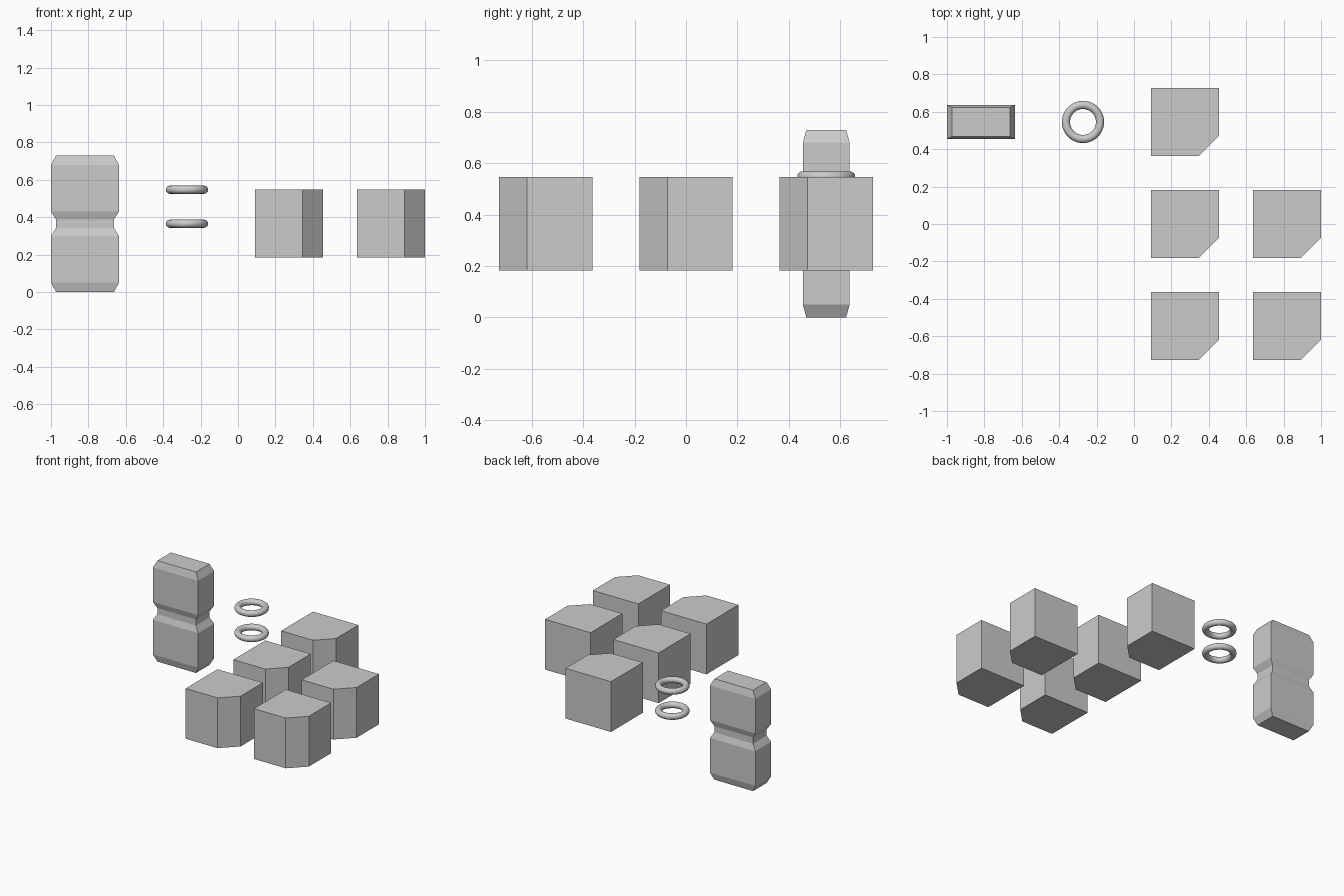
import bpy, bmesh

if "Cube" in bpy.data.objects:
    bpy.data.objects.remove(bpy.data.objects["Cube"])

STEP = 0.5455      # grid spacing between parts
SIZE = 0.3636      # cube edge
MID = 0.365        # common centre height


def loft(name, rings, location):
    """Closed solid through equal-length rings of points, listed bottom to top."""
    bm = bmesh.new()
    loops = [[bm.verts.new(p) for p in ring] for ring in rings]
    n = len(loops[0])
    for low, high in zip(loops, loops[1:]):
        for i in range(n):
            j = (i + 1) % n
            bm.faces.new((low[i], low[j], high[j], high[i]))
    bm.faces.new(loops[0][::-1])
    bm.faces.new(loops[-1])
    mesh = bpy.data.meshes.new(name)
    bm.to_mesh(mesh)
    bm.free()
    obj = bpy.data.objects.new(name, mesh)
    obj.location = location
    bpy.context.collection.objects.link(obj)
    return obj


# Cubes with one chamfered vertical corner (front right)
h, cut = SIZE / 2, 0.109
outline = [(-h, -h), (h - cut, -h), (h, -h + cut), (h, h), (-h, h)]
spots = [(0.5, 1), (0.5, 0), (1.5, 0), (0.5, -1), (1.5, -1)]
for k, (cx, cy) in enumerate(spots):
    rings = [[(x, y, z) for x, y in outline] for z in (-h, h)]
    loft(f"chamfered_block_{k + 1}", rings, (cx * STEP, cy * STEP, MID))

# Tall slab with tapered ends and a waist groove: (height, scale)
profile = [(0, .85), (.05, 1), (.30, 1), (.343, .85),
           (.387, .85), (.43, 1), (.68, 1), (.73, .85)]
rings = [[(sx * h * s, sy * h / 2 * s, z)
          for sx, sy in ((-1, -1), (1, -1), (1, 1), (-1, 1))]
         for z, s in profile]
loft("waisted_slab", rings, (-1.5 * STEP, STEP, 0))

# Two floating rings
for name, z in (("lower_ring", MID), ("upper_ring", MID + SIZE / 2)):
    bpy.ops.mesh.primitive_torus_add(
        location=(-STEP / 2, STEP, z), major_radius=0.091, minor_radius=0.0218,
        major_segments=48, minor_segments=16)
    bpy.context.object.name = name
    bpy.ops.object.shade_smooth()
